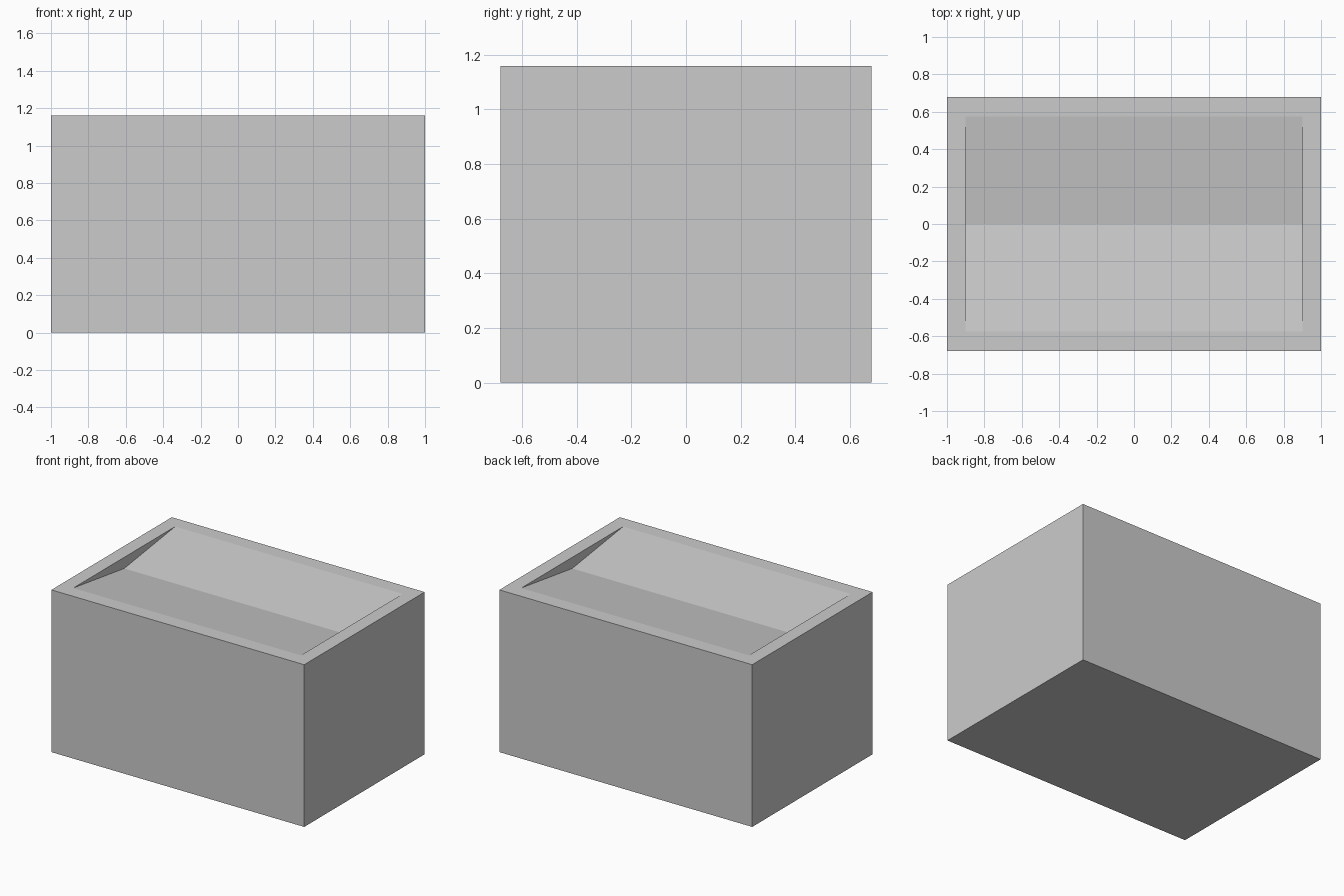
import bpy, bmesh
from mathutils import Vector

if "Cube" in bpy.data.objects:
    bpy.data.objects.remove(bpy.data.objects["Cube"])

X, Y, H = 1.0, 0.68, 1.16        # outer half sizes and height
IX, IY, DEPTH = 0.9, 0.575, 0.08  # shallow V trough in the top


def make_body():
    """Solid block with a V-shaped trough sunk into its top."""
    bm = bmesh.new()

    def ring(x, y, z):
        return [bm.verts.new((a * x, b * y, z))
                for a, b in ((-1, -1), (1, -1), (1, 1), (-1, 1))]

    base, top, rim = ring(X, Y, 0), ring(X, Y, H), ring(IX, IY, H)
    left = bm.verts.new((-IX, 0, H - DEPTH))
    right = bm.verts.new((IX, 0, H - DEPTH))
    bm.faces.new(base[::-1])
    for low, high in ((base, top), (top, rim)):
        for i in range(4):
            j = (i + 1) % 4
            bm.faces.new((low[i], low[j], high[j], high[i]))
    bm.faces.new((rim[0], rim[1], right, left))
    bm.faces.new((rim[2], rim[3], left, right))
    bm.faces.new((rim[1], rim[2], right))
    bm.faces.new((rim[3], rim[0], left))
    return bm


# Centres of the fracture cells
centres = [Vector(p) for p in (
    (0, -.68, 0), (0, -.68, .47), (0, -.68, .93), (0, -.68, 1.16),
    (.3, -.59, 1.09), (.6, -.59, 1.09), (-1, -.68, .24),
    (-.6, 0, 1.08), (0, 0, 1.08), (.9, 0, 1.08),
    (.6, .68, 1.16), (.6, .68, 0))]

# Cut one closed piece per cell; neighbouring pieces touch exactly
for n, c in enumerate(centres):
    bm = make_body()
    for other in centres:
        if other == c:
            continue
        bmesh.ops.bisect_plane(
            bm, geom=bm.verts[:] + bm.edges[:] + bm.faces[:], dist=1e-5,
            plane_co=(c + other) / 2, plane_no=(other - c).normalized(),
            clear_outer=True)
        gap = [e for e in bm.edges if e.is_boundary]
        if gap:
            bmesh.ops.holes_fill(bm, edges=gap, sides=0)
    if bm.faces:
        bmesh.ops.recalc_face_normals(bm, faces=bm.faces[:])
        mesh = bpy.data.meshes.new(f"block_piece_{n + 1}")
        bm.to_mesh(mesh)
        bpy.context.collection.objects.link(
            bpy.data.objects.new(mesh.name, mesh))
    bm.free()
